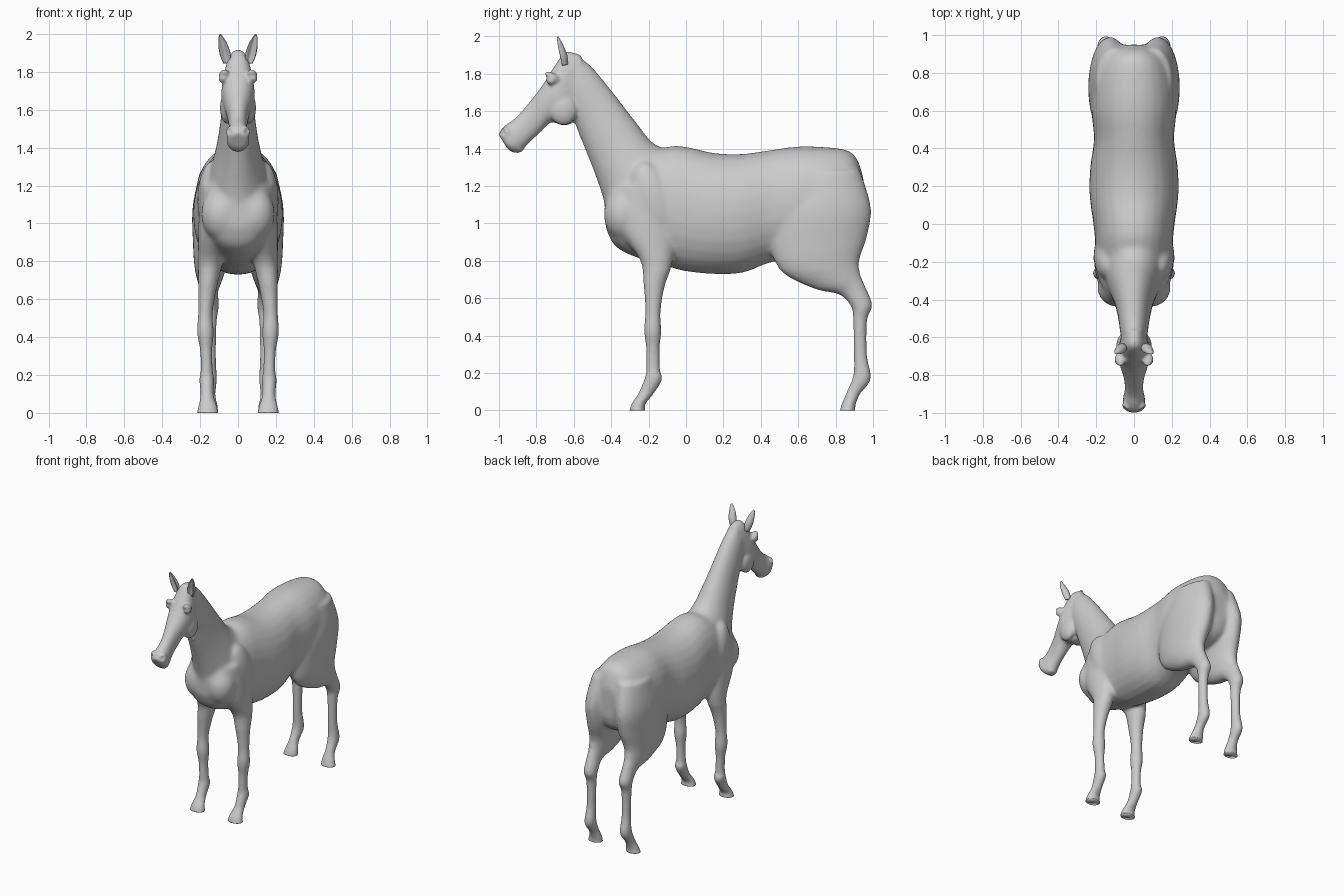
import bpy, bmesh, math
from mathutils import Vector, Matrix


def spline(rows, steps=5):
    """Catmull-Rom interpolation of ring parameters."""
    out, n = [], len(rows)
    for i in range(n - 1):
        p0, p1, p2, p3 = (rows[max(i - 1, 0)], rows[i], rows[i + 1], rows[min(i + 2, n - 1)])
        for s in range(steps):
            t = s / steps
            out.append([0.5 * (2 * b + (c - a) * t + (2 * a - 5 * b + 4 * c - d) * t * t
                               + (3 * b - a - 3 * c + d) * t ** 3)
                        for a, b, c, d in zip(p0, p1, p2, p3)])
    return out + [list(rows[-1])]


def loft(bm, rows, side=1, dent=0.0, power=2.0, seg=28):
    """Rings (y1, z1, y2, z2, centre x, half width) skinned into a closed tube."""
    rings = []
    for y1, z1, y2, z2, cx, w in spline(rows):
        a, b = Vector((0, y1, z1)), Vector((0, y2, z2))
        ring = []
        for k in range(seg):
            t = 2 * math.pi * k / seg
            c, s = math.cos(t), math.sin(t)
            c, s = (math.copysign(abs(v) ** (2 / power), v) for v in (c, s))
            c -= dent * max(0, c) ** 4
            p = (a + b) / 2 + (a - b) / 2 * c
            p.x = side * (cx + w * s)
            ring.append(bm.verts.new(p))
        rings.append(ring)
    for r, q in zip(rings, rings[1:]):
        for k in range(seg):
            j = (k + 1) % seg
            bm.faces.new((r[k], r[j], q[j], q[k]))
    bm.faces.new(rings[0])
    bm.faces.new(rings[-1])


def blob(bm, centre, radii, tilt=0):
    """Ellipsoid tilted about x."""
    m = Matrix.Translation(centre) @ Matrix.Rotation(tilt, 4, 'X') @ Matrix.Diagonal((*radii, 1))
    bmesh.ops.create_uvsphere(bm, u_segments=24, v_segments=16, radius=1, matrix=m)


def finish(bm, name):
    bmesh.ops.recalc_face_normals(bm, faces=bm.faces)
    for f in bm.faces:
        f.smooth = True
    me = bpy.data.meshes.new(name)
    bm.to_mesh(me)
    bm.free()
    ob = bpy.data.objects.new(name, me)
    bpy.context.collection.objects.link(ob)
    return ob


torso = [(-.435, 1.12, -.43, .98, 0, .09), (-.39, 1.24, -.38, .88, 0, .16),
         (-.27, 1.35, -.27, .82, 0, .19), (-.10, 1.41, -.10, .77, 0, .205),
         (.0, 1.41, .0, .745, 0, .215), (.15, 1.377, .15, .73, 0, .235),
         (.30, 1.372, .30, .737, 0, .232), (.45, 1.392, .45, .79, 0, .212),
         (.60, 1.412, .60, .82, 0, .225), (.75, 1.408, .75, .85, 0, .215),
         (.86, 1.392, .86, .88, 0, .18), (.915, 1.345, .92, .93, 0, .13),
         (.95, 1.24, .945, 1.0, 0, .07)]
neck = [(-.62, 1.91, -.66, 1.66, 0, .06), (-.52, 1.855, -.60, 1.55, 0, .075),
        (-.40, 1.715, -.55, 1.42, 0, .088), (-.28, 1.56, -.49, 1.27, 0, .11),
        (-.16, 1.42, -.44, 1.12, 0, .145), (0, 1.38, -.41, .95, 0, .18)]
head = [(-.56, 1.90, -.54, 1.62, 0, .055), (-.645, 1.915, -.59, 1.55, 0, .073),
        (-.71, 1.83, -.65, 1.523, 0, .088), (-.77, 1.735, -.72, 1.54, 0, .075),
        (-.84, 1.645, -.775, 1.49, 0, .055), (-.91, 1.565, -.83, 1.44, 0, .048),
        (-.96, 1.53, -.875, 1.395, 0, .056), (-.987, 1.505, -.92, 1.378, 0, .06),
        (-1.002, 1.475, -.955, 1.40, 0, .042)]
front_leg = [(-.36, 1.20, -.10, 1.22, .11, .085), (-.35, .97, -.06, .97, .125, .085),
             (-.245, .80, -.07, .80, .145, .066), (-.227, .68, -.115, .66, .16, .05),
             (-.217, .53, -.136, .53, .172, .038), (-.224, .43, -.133, .42, .172, .044),
             (-.213, .33, -.141, .33, .168, .032), (-.212, .23, -.139, .22, .165, .032),
             (-.217, .185, -.128, .165, .165, .039), (-.25, .10, -.173, .09, .163, .035),
             (-.288, .04, -.217, .035, .16, .049), (-.303, 0, -.217, 0, .16, .057),
             (-.31, -.03, -.217, -.03, .16, .06)]
hind_leg = [(.58, 1.27, .93, 1.29, .10, .10), (.47, 1.08, .99, 1.09, .125, .115),
            (.455, .86, .97, .93, .132, .106), (.52, .735, .93, .81, .145, .085),
            (.69, .65, .93, .735, .15, .062), (.82, .62, .955, .67, .15, .046),
            (.883, .555, .995, .565, .148, .046), (.894, .47, .968, .48, .148, .035),
            (.898, .30, .967, .30, .148, .031), (.895, .19, .988, .17, .15, .038),
            (.86, .10, .932, .09, .153, .034), (.835, .04, .908, .035, .155, .048),
            (.823, 0, .905, 0, .16, .055), (.818, -.03, .905, -.03, .16, .058)]
ear = [(-.672, 1.84, -.632, 1.85, .058, .02), (-.687, 1.89, -.635, 1.90, .068, .029),
       (-.695, 1.945, -.655, 1.95, .08, .024), (-.695, 1.983, -.673, 1.985, .09, .012),
       (-.69, 2.0, -.683, 2.0, .094, .003)]

# Body, neck, head and legs as overlapping volumes
bm = bmesh.new()
loft(bm, torso, power=2.15)
loft(bm, neck)
loft(bm, head, power=2.2)
for s in (1, -1):
    loft(bm, front_leg, s)
    loft(bm, hind_leg, s)
    # chest muscle, shoulder blade, cheek, brow, eye, nostril rim
    blob(bm, (s * .085, -.335, 1.05), (.11, .105, .14))
    blob(bm, (s * .135, -.17, 1.12), (.08, .11, .22), .35)
    blob(bm, (s * .055, -.655, 1.61), (.04, .075, .085))
    blob(bm, (s * .072, -.715, 1.785), (.03, .045, .02), -.5)
    blob(bm, (s * .078, -.72, 1.765), (.026, .028, .024))
    blob(bm, (s * .042, -.965, 1.485), (.022, .027, .03))
# Chin
blob(bm, (0, -.90, 1.405), (.04, .035, .028))
raw = finish(bm, "horse_volumes")

# Fuse the volumes into one skin
mod = raw.modifiers.new("fuse", 'REMESH')
mod.mode = 'VOXEL'
mod.voxel_size = 0.009
mod = raw.modifiers.new("soften", 'SMOOTH')
mod.factor, mod.iterations = 0.5, 6
skin = bpy.data.meshes.new_from_object(raw.evaluated_get(bpy.context.evaluated_depsgraph_get()))
bpy.data.objects.remove(raw)
bm = bmesh.new()
bm.from_mesh(skin)

# Blend the trunk muscles further than the slim parts
trunk = [v for v in bm.verts if v.co.z > .76 and v.co.y > -.56]
for _ in range(14):
    bmesh.ops.smooth_vert(bm, verts=trunk, factor=.5, use_axis_x=True, use_axis_y=True, use_axis_z=True)

# Nostril hollows
for s in (1, -1):
    c = Vector((s * .055, -.985, 1.49))
    for v in bm.verts:
        d = (v.co - c).length
        if d < .024:
            v.co += Vector((-s * .7, .7, 0)) * .014 * (1 - (d / .024) ** 2)

# Flat hoof soles
cut = bmesh.ops.bisect_plane(bm, geom=bm.verts[:] + bm.edges[:] + bm.faces[:],
                             plane_co=(0, 0, 0), plane_no=(0, 0, 1), clear_inner=True)
bmesh.ops.holes_fill(bm, edges=[e for e in bm.edges if e.is_boundary], sides=0)
finish(bm, "horse_body")

# Cupped ears
for s, name in ((1, "ear_left"), (-1, "ear_right")):
    bm = bmesh.new()
    loft(bm, ear, s, dent=1.1)
    finish(bm, name)
